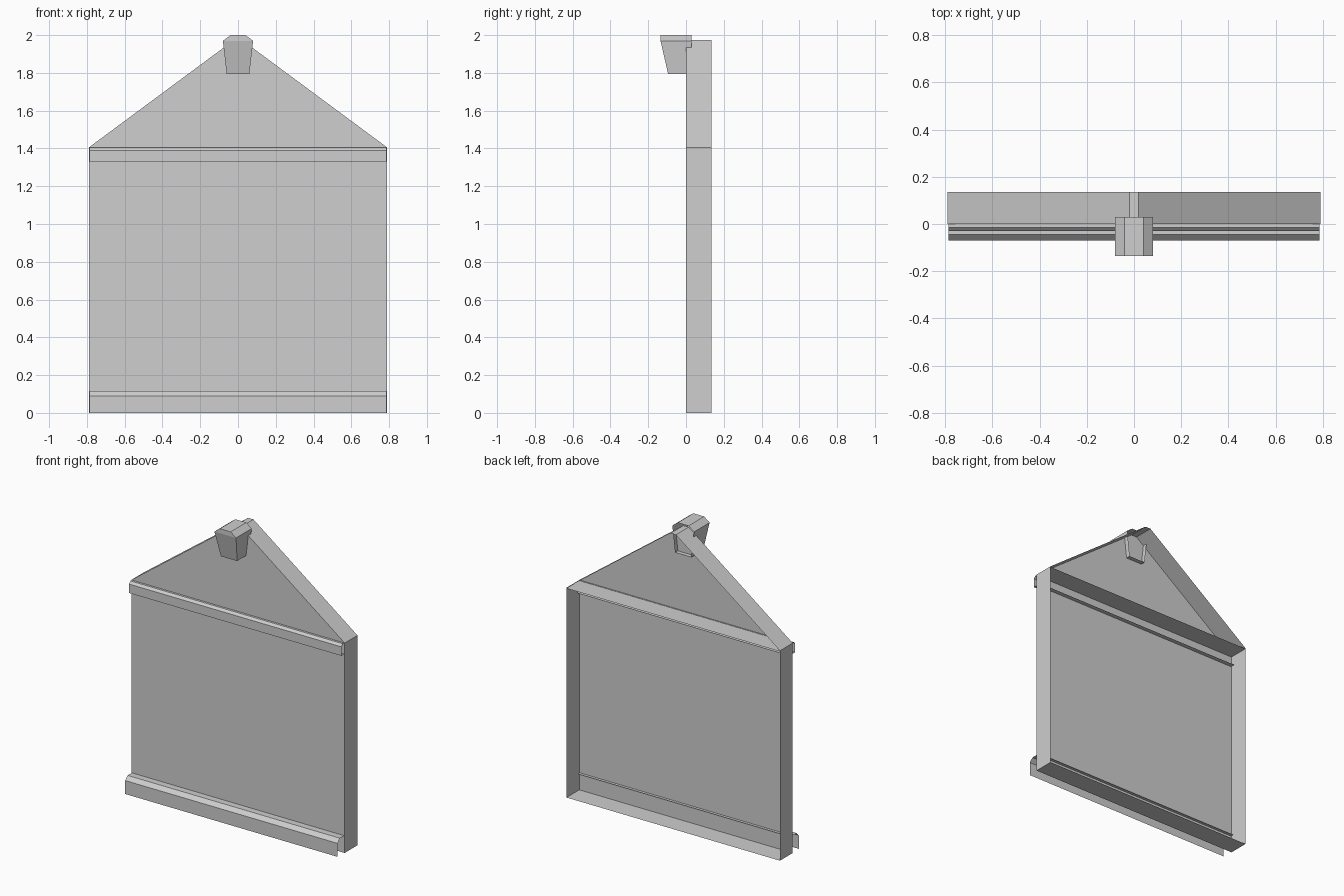
import bpy

cube = bpy.data.objects.get("Cube")
if cube:
    bpy.data.objects.remove(cube)

GREY = (0.62, 0.62, 0.62, 1)
mat = bpy.data.materials.new("plain grey")
mat.use_nodes = True
mat.diffuse_color = GREY
mat.node_tree.nodes["Principled BSDF"].inputs["Base Color"].default_value = GREY

HALF = 0.79      # half width of the panel
DEPTH = 0.135    # depth of the frame
EAVE, PEAK = 1.405, 1.975


def add_mesh(name, verts, faces):
    mesh = bpy.data.meshes.new(name)
    mesh.from_pydata(verts, [], faces)
    mesh.materials.append(mat)
    obj = bpy.data.objects.new(name, mesh)
    bpy.context.collection.objects.link(obj)
    return obj


def strip(name, near, far, closed=False):
    """Sheet of quads joining two matching rows of points."""
    n = len(near)
    count = n if closed else n - 1
    faces = [(i, (i + 1) % n, n + (i + 1) % n, n + i) for i in range(count)]
    return add_mesh(name, near + far, faces)


# Gabled front panel and the thin frame running back from its outline
outline = [(-HALF, 0), (HALF, 0), (HALF, EAVE), (0.02, PEAK), (-0.02, PEAK), (-HALF, EAVE)]
front = [(x, 0, z) for x, z in outline]
back = [(x, DEPTH, z) for x, z in outline]
add_mesh("front_panel", front, [tuple(range(len(front)))])
strip("outer_frame", back, front, closed=True)

# Shelf between the square panel and the gable
strip("gable_shelf", [(-HALF, 0, 1.4), (HALF, 0, 1.4)],
      [(-HALF, DEPTH, 1.4), (HALF, DEPTH, 1.4)])


# Open-ended mouldings swept across the width from (y, z) profiles
def moulding(name, profile):
    w = HALF - 0.004
    strip(name, [(-w, y, z) for y, z in profile], [(w, y, z) for y, z in profile])


moulding("base_moulding", [(-0.07, 0), (-0.07, 0.09), (-0.045, 0.115), (0.02, 0.115)])
moulding("upper_moulding", [(0.03, 1.33), (-0.03, 1.33), (-0.03, 1.39),
                            (-0.015, 1.405), (0.005, 1.405)])

# Keystone: tapered shell with a chamfered top, open at the back
section = [(-0.06, 1.795), (0.06, 1.795), (0.08, 1.97), (0.04, 2.0), (-0.04, 2.0), (-0.08, 1.97)]
face = [(x, -0.095 if z < 1.9 else -DEPTH, z) for x, z in section]
rear = [(x, 0.03, z) for x, z in section]
strip("keystone_sides", face, rear, closed=True)
add_mesh("keystone_face", face, [(0, 1, 2, 5), (2, 3, 4, 5)])
